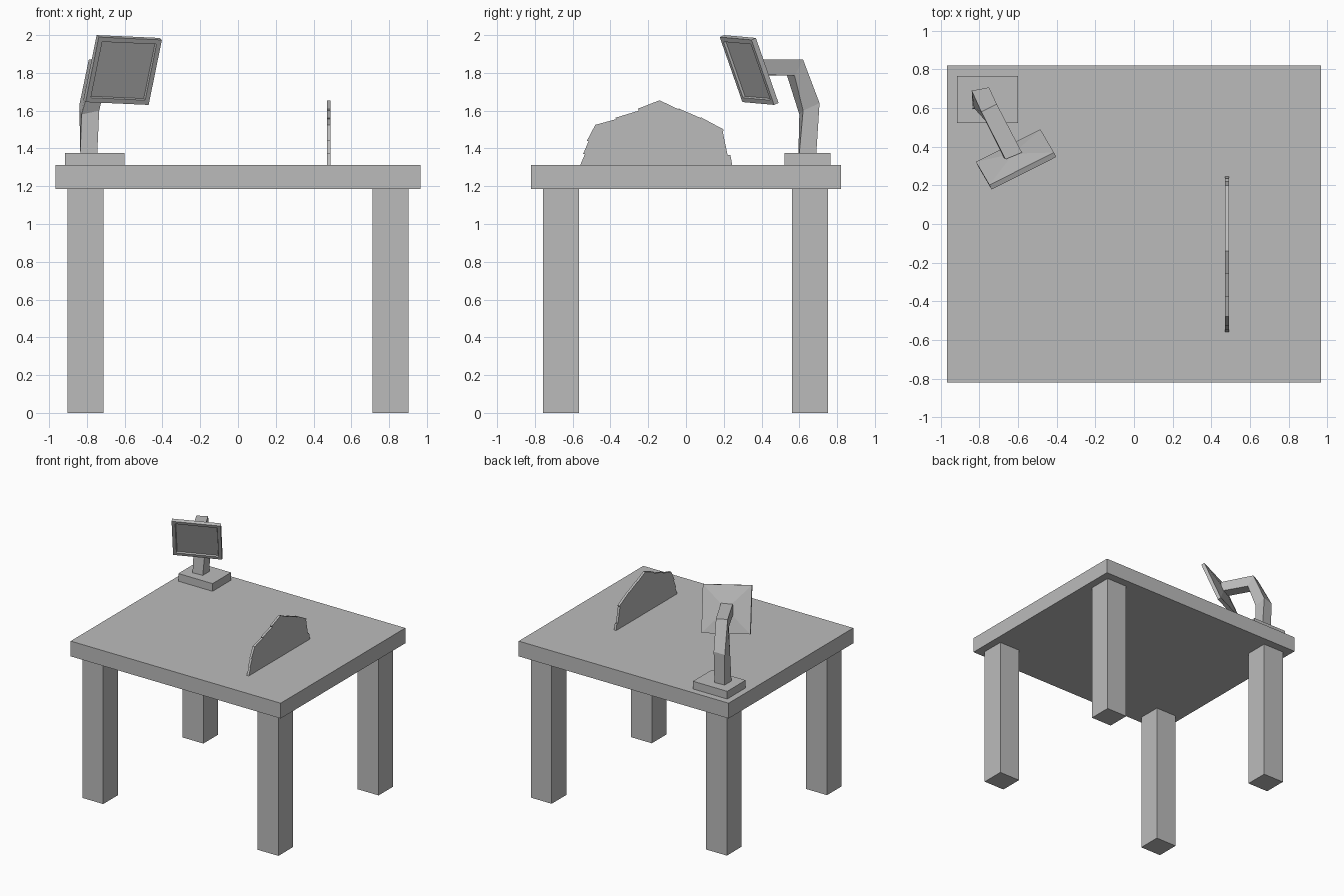
import bpy, bmesh
from mathutils import Vector

cube = bpy.data.objects.get("Cube")
if cube:
    bpy.data.objects.remove(cube, do_unlink=True)

GREY = (0.5, 0.5, 0.5, 1)
grey = bpy.data.materials.new("plain_grey")
grey.use_nodes = True
grey.diffuse_color = GREY
for node in grey.node_tree.nodes:
    if node.type == 'BSDF_PRINCIPLED':
        node.inputs["Base Color"].default_value = GREY


def finish(name, bm):
    bmesh.ops.recalc_face_normals(bm, faces=bm.faces[:])
    mesh = bpy.data.meshes.new(name)
    bm.to_mesh(mesh)
    bm.free()
    mesh.materials.append(grey)
    obj = bpy.data.objects.new(name, mesh)
    bpy.context.collection.objects.link(obj)
    return obj


def box(name, lo, hi):
    bm = bmesh.new()
    bmesh.ops.create_cube(bm, size=1)
    lo, hi = Vector(lo), Vector(hi)
    for v in bm.verts:
        v.co = (lo + hi) / 2 + v.co * (hi - lo)
    return finish(name, bm)


def loft(name, rings, tip=None):
    """Join matching rings; close the start, and the end with a cap or a point."""
    bm = bmesh.new()
    loops = [[bm.verts.new(p) for p in ring] for ring in rings]
    n = len(loops[0])
    for a, b in zip(loops, loops[1:]):
        for i in range(n):
            j = (i + 1) % n
            bm.faces.new((a[i], a[j], b[j], b[i]))
    bm.faces.new(loops[0][::-1])
    if tip is None:
        bm.faces.new(loops[-1])
    else:
        apex = bm.verts.new(tip)
        for i in range(n):
            bm.faces.new((loops[-1][i], loops[-1][(i + 1) % n], apex))
    return finish(name, bm)


# Table
box("table_top", (-0.967, -0.82, 1.185), (0.967, 0.82, 1.312))
for side, x in (("right", -0.807), ("left", 0.807)):
    for end, y in (("front", -0.662), ("back", 0.656)):
        box(f"{end}_{side}_leg", (x - 0.096, y - 0.096, 0), (x + 0.096, y + 0.096, 1.185))

# Lamp base
box("lamp_base", (-0.915, 0.522, 1.312), (-0.6, 0.765, 1.376))

# Bent, slightly twisted arm: back-right, back-left, front-left, front-right
loft("lamp_arm", [
    [(-0.835, 0.685, 1.375), (-0.745, 0.69, 1.375), (-0.745, 0.6, 1.375), (-0.835, 0.595, 1.375)],
    [(-0.84, 0.69, 1.63), (-0.75, 0.707, 1.64), (-0.735, 0.62, 1.6), (-0.828, 0.6, 1.58)],
    [(-0.79, 0.58, 1.87), (-0.71, 0.62, 1.87), (-0.69, 0.575, 1.785), (-0.77, 0.535, 1.785)],
    [(-0.665, 0.335, 1.87), (-0.58, 0.37, 1.87), (-0.59, 0.385, 1.79), (-0.675, 0.345, 1.79)],
])

# Tilted lamp head: recessed front, rim and shallow pyramid back
centre = Vector((-0.605, 0.3225, 1.81))
across = Vector((0.167, 0.084, -0.0075))
down = Vector((-0.035, 0.06, -0.172))
back = across.cross(down).normalized()


def head_ring(scale, depth):
    return [centre + (across * a + down * d) * scale + back * depth
            for a, d in ((-1, -1), (1, -1), (1, 1), (-1, 1))]


loft("lamp_head",
     [head_ring(0.84, 0.012), head_ring(0.86, 0), head_ring(1, 0), head_ring(1, 0.028)],
     centre + back * 0.05)

# Upright thin panel with a stepped fan edge (y, z)
edge = [(-0.56, 1.312), (-0.535, 1.37), (-0.545, 1.37), (-0.515, 1.44), (-0.525, 1.44),
        (-0.48, 1.525), (-0.37, 1.555), (-0.375, 1.562), (-0.25, 1.6), (-0.255, 1.61),
        (-0.14, 1.655), (-0.035, 1.605), (-0.04, 1.612), (0.08, 1.56), (0.075, 1.567),
        (0.2, 1.5), (0.195, 1.487), (0.22, 1.365), (0.235, 1.365), (0.245, 1.312)]
loft("fan_panel", [[(x, y, z) for y, z in edge] for x in (0.472, 0.491)])
